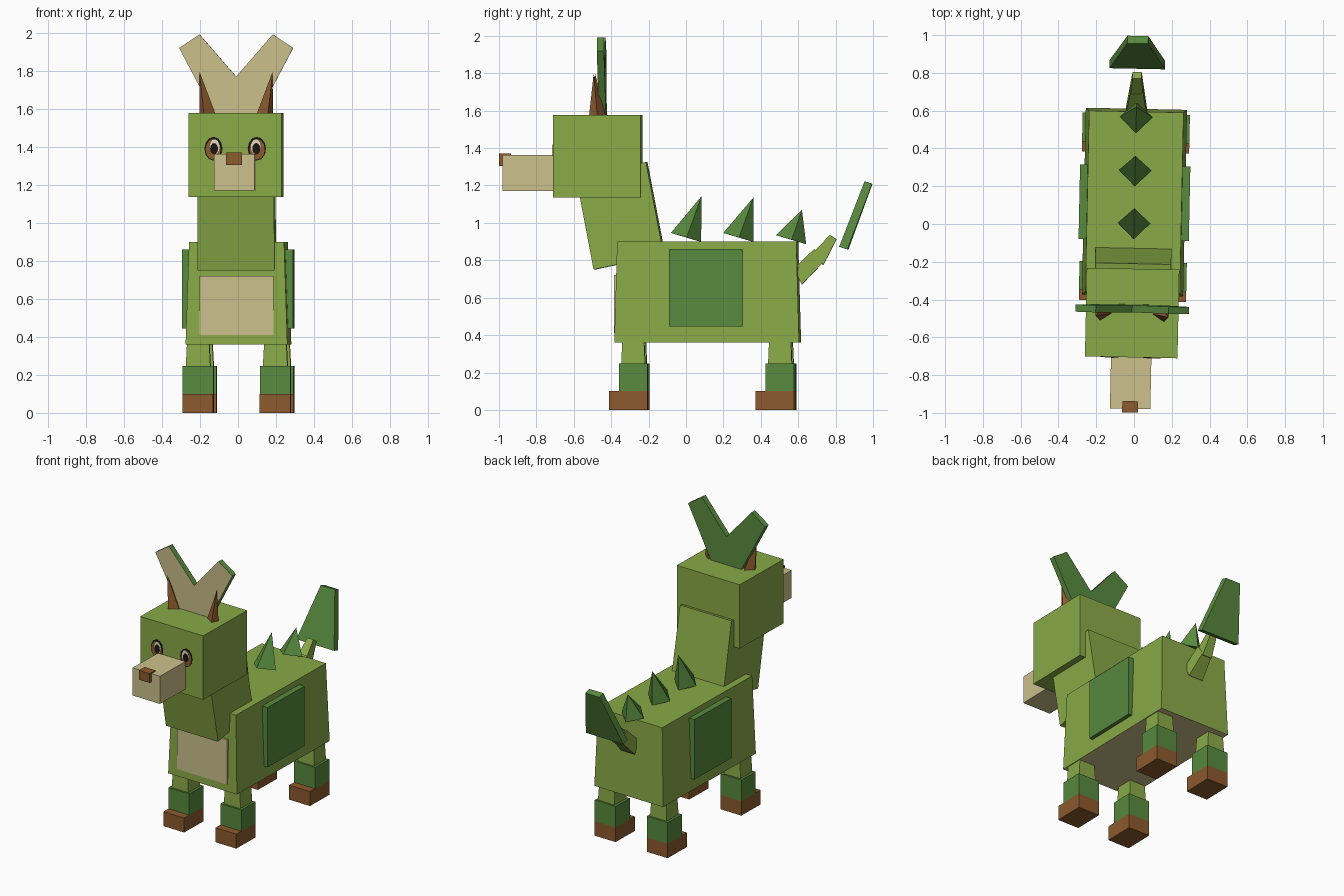
import bpy, bmesh, math
from mathutils import Vector

if "Cube" in bpy.data.objects:
    bpy.data.objects.remove(bpy.data.objects["Cube"])

YAW = math.radians(-1.2)  # the whole animal is turned slightly


def material(name, rgb):
    m = bpy.data.materials.new(name)
    lin = [(c / 255 / 12.92) if c < 10 else ((c / 255 + 0.055) / 1.055) ** 2.4 for c in rgb]
    m.diffuse_color = (*lin, 1)
    m.use_nodes = True
    m.node_tree.nodes["Principled BSDF"].inputs["Base Color"].default_value = m.diffuse_color
    return m


GREEN = material("light green", (137, 170, 71))
LEAF = material("leaf green", (88, 138, 62))
BEIGE = material("beige", (205, 193, 140))
BROWN = material("brown", (140, 90, 46))
BLACK = material("black", (26, 21, 18))
CREAM = material("cream", (232, 222, 195))


def finish(name, bm, *mats, rule=None):
    bmesh.ops.recalc_face_normals(bm, faces=bm.faces[:])
    bm.normal_update()
    if rule:
        for f in bm.faces:
            f.material_index = 1 if rule(f.normal) else 0
    me = bpy.data.meshes.new(name)
    bm.to_mesh(me)
    bm.free()
    for m in mats:
        me.materials.append(m)
    ob = bpy.data.objects.new(name, me)
    ob.rotation_euler.z = YAW
    bpy.context.collection.objects.link(ob)
    return ob


def frustum(name, low, high, *mats, rule=None):
    """Join two matching loops; a single high point makes a pyramid."""
    bm = bmesh.new()
    a = [bm.verts.new(p) for p in low]
    b = [bm.verts.new(p) for p in high]
    n = len(a)
    bm.faces.new(a)
    if len(b) == 1:
        for i in range(n):
            bm.faces.new((a[i], a[(i + 1) % n], b[0]))
    else:
        bm.faces.new(b)
        for i in range(n):
            j = (i + 1) % n
            bm.faces.new((a[i], a[j], b[j], b[i]))
    return finish(name, bm, *mats, rule=rule)


def rect(x0, x1, y0, y1, z):
    return [(x0, y0, z), (x1, y0, z), (x1, y1, z), (x0, y1, z)]


def box(name, x0, x1, y0, y1, z0, z1, *mats):
    return frustum(name, rect(x0, x1, y0, y1, z0), rect(x0, x1, y0, y1, z1), *mats)


def side_prism(name, pts, hw, mat):
    """Side profile in (y, z), mirrored across x; hw is one half width per point."""
    return frustum(name, [(-w, y, z) for (y, z), w in zip(pts, hw)],
                   [(w, y, z) for (y, z), w in zip(pts, hw)], mat)


# Body, with a beige belly on the downward face
frustum("body", rect(-.268, .268, -.378, .61, .36), rect(-.25, .25, -.363, .595, .90),
        GREEN, BEIGE, rule=lambda n: n.z < -.5)
box("chest_patch", -.195, .195, -.381, -.36, .41, .72, BEIGE)

# Neck, head, muzzle, nose
side_prism("neck", [(-.49, .75), (-.115, .83), (-.21, 1.325), (-.585, 1.25)],
           [.203, .203, .2, .2], GREEN)
box("head", -.245, .245, -.706, -.237, 1.135, 1.578, GREEN)
box("muzzle", -.107, .107, -.978, -.70, 1.17, 1.362, BEIGE)
box("nose", -.042, .042, -.998, -.938, 1.305, 1.37, BROWN)


def disc(name, x, z, rx, rz, y, mat):
    ring = [(math.cos(t * math.tau / 12), math.sin(t * math.tau / 12)) for t in range(12)]
    frustum(name, [(x + rx * c, -.70, z + rz * s) for c, s in ring],
            [(x + rx * c, y, z + rz * s) for c, s in ring], mat)


for s, side in ((-1, "left"), (1, "right")):
    # Eyes as thin stacked discs
    disc(f"eye_outline_{side}", s * .114, 1.39, .048, .063, -.7075, BLACK)
    disc(f"eye_iris_{side}", s * .116, 1.387, .04, .054, -.7085, BROWN)
    disc(f"eye_white_{side}", s * .108, 1.40, .026, .04, -.7095, CREAM)
    disc(f"eye_pupil_{side}", s * .111, 1.39, .021, .03, -.7105, BLACK)

    # Ears
    frustum(f"ear_{side}", [(s * .193, -.47, 1.57), (s * .168, -.515, 1.57),
                            (s * .107, -.475, 1.57), (s * .14, -.425, 1.57)],
            [(s * .193, -.49, 1.797)], BROWN)

    # Flank plates
    box(f"flank_plate_{side}", *sorted((s * .24, s * .292)), -.085, .31, .445, .86, LEAF)

    # Legs with socks and hooves
    for end, y in (("front", -.277), ("hind", .508)):
        x = s * .203
        frustum(f"{end}_leg_{side}", rect(x - .065, x + .065, y - .064, y + .064, .24),
                rect(x - .058, x + .058, y - .058, y + .058, .38), GREEN)
        box(f"{end}_sock_{side}", x - .081, x + .081, y - .076, y + .076, .10, .247, LEAF)
        box(f"{end}_hoof_{side}", x - .081, x + .081, y - .13, y + .076, 0, .10, BROWN)

# Forked leaf crest: beige front, green elsewhere
half = [(.115, 1.57), (.3, 1.92), (.193, 1.992)]
outline = half + [(0, 1.77)] + [(-x, z) for x, z in reversed(half)]
frustum("forked_crest", [(x, -.472 + .008 * (1.99 - z) / .4, z) for x, z in outline],
        [(x, -.434 + .008 * (1.99 - z) / .4, z) for x, z in outline],
        LEAF, BEIGE, rule=lambda n: n.y < -.7)

# Back spikes, leaning to the rear
for i, (y, z, ay, az) in enumerate([(0, .922, .083, 1.143), (.28, .922, .36, 1.135),
                                    (.562, .91, .62, 1.07)]):
    frustum(f"back_spike_{i + 1}", [(0, y - .081, z + .024), (.086, y + .005, z),
                                    (0, y + .081, z - .024), (-.086, y + .005, z)],
            [(0, ay, az)], LEAF)

# Tail: two tapering segments and a leaf-shaped tip
side_prism("tail_base", [(.58, .755), (.62, .67), (.735, .79), (.685, .86)],
           [.055, .055, .036, .036], GREEN)
side_prism("tail_end", [(.655, .815), (.735, .775), (.805, .912), (.77, .936)],
           [.036, .036, .024, .024], GREEN)
side_prism("tail_leaf", [(.822, .872), (.866, .858), (.996, 1.208), (.956, 1.222)],
           [.147, .147, .055, .055], LEAF)
